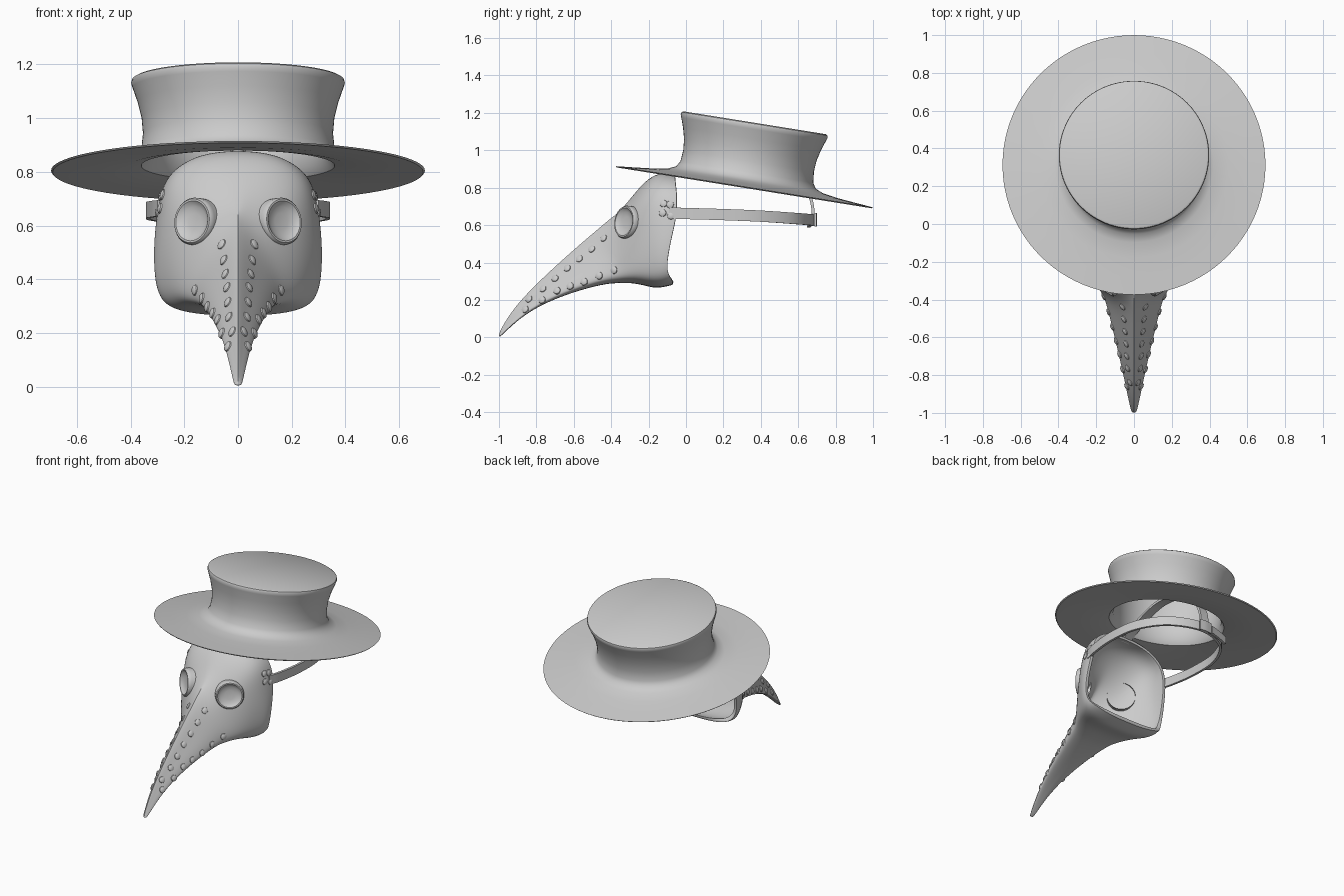
import bpy, bmesh, math
from mathutils import Vector, Matrix
from mathutils.bvhtree import BVHTree

if "Cube" in bpy.data.objects:
    bpy.data.objects.remove(bpy.data.objects["Cube"])


def finish(bm, name, angle=40):
    bmesh.ops.recalc_face_normals(bm, faces=bm.faces)
    me = bpy.data.meshes.new(name)
    bm.to_mesh(me)
    bm.free()
    ob = bpy.data.objects.new(name, me)
    bpy.context.collection.objects.link(ob)
    bpy.ops.object.select_all(action='DESELECT')
    ob.select_set(True)
    bpy.context.view_layer.objects.active = ob
    bpy.ops.object.shade_smooth_by_angle(angle=math.radians(angle))
    return ob


def lathe(name, profile, steps, matrix):
    bm = bmesh.new()
    vs = [bm.verts.new((r, 0, h)) for r, h in profile]
    es = [bm.edges.new(p) for p in zip(vs, vs[1:])]
    bmesh.ops.spin(bm, geom=vs + es, cent=(0, 0, 0), axis=(0, 0, 1),
                   angle=2 * math.pi, steps=steps)
    bmesh.ops.remove_doubles(bm, verts=bm.verts, dist=1e-5)
    bmesh.ops.transform(bm, matrix=matrix, verts=bm.verts)
    return finish(bm, name)


def lerp_table(table, x):
    if x <= table[0][0]:
        return table[0][1]
    for (a, u), (b, v) in zip(table, table[1:]):
        if x <= b:
            return u + (v - u) * (x - a) / (b - a)
    return table[-1][1]


def smooth_path(pts, n=6):
    p = [Vector(q) for q in pts]
    p = [2 * p[0] - p[1]] + p + [2 * p[-1] - p[-2]]
    out = []
    for a, b, c, d in zip(p, p[1:], p[2:], p[3:]):
        for i in range(n):
            t = i / n
            out.append(0.5 * (2 * b + (c - a) * t + (2 * a - 5 * b + 4 * c - d) * t * t
                              + (3 * b - a - 3 * c + d) * t ** 3))
    return out + [p[-2]]


def strap(name, pts, across, thick=0.016):
    bm = bmesh.new()
    path = smooth_path(pts)
    w = Vector(across)
    rings = []
    for i, p in enumerate(path):
        tan = path[min(i + 1, len(path) - 1)] - path[max(i - 1, 0)]
        n = tan.cross(w).normalized() * thick / 2
        rings.append([bm.verts.new(p + s * w + t * n)
                      for s, t in ((1, 1), (1, -1), (-1, -1), (-1, 1))])
    for a, b in zip(rings, rings[1:]):
        for j in range(4):
            k = (j + 1) % 4
            bm.faces.new((a[j], a[k], b[k], b[j]))
    bm.faces.new(rings[0])
    bm.faces.new(rings[-1])
    return finish(bm, name)


# Hat: one hollow turned profile, tilted backwards
hat = [(.69, -.006), (.696, 0), (.6, .009), (.5, .019), (.42, .032), (.378, .05),
       (.36, .08), (.354, .14), (.359, .2), (.374, .26), (.392, .312), (.398, .33),
       (.395, .341), (.385, .3465), (0, .3465)]
inside = [(0, .325), (.37, .325), (.345, .22), (.335, .12), (.338, .05), (.36, .018),
          (.42, .008), (.55, -.002), (.69, -.006)]
tilt = Matrix.Translation((0, .3125, .805)) @ Matrix.Rotation(math.radians(-9.1), 4, 'X')
lathe("hat_outside", hat, 96, tilt)
lathe("hat_lining", inside, 96, tilt)

# Mask: sections lofted from beak tip to rim, then back along the inside
BEAK = [(0, 1), (.12, .92), (.25, .82), (.38, .71), (.52, .59), (.68, .46),
        (.83, .33), (.95, .2), (1, .1), (.9, .03), (.45, 0), (0, 0)]
FACE = [(0, 1), (.3, .99), (.55, .955), (.78, .88), (.91, .77), (.965, .6),
        (1, .4), (.99, .22), (.94, .1), (.8, .035), (.4, 0), (0, 0)]
# y, half width, top z, bottom z, blend from beak to face
STATIONS = [(-1, .011, .022, 0, 0), (-.98, .018, .062, .014, 0), (-.92, .032, .158, .075, 0),
            (-.8, .057, .288, .165, 0), (-.6, .104, .47, .245, 0), (-.44, .145, .605, .285, .1),
            (-.375, .168, .66, .29, .4), (-.31, .215, .728, .292, .72),
            (-.25, .255, .805, .285, .9), (-.18, .291, .868, .266, 1),
            (-.11, .312, .883, .264, 1), (-.05, .315, .875, .28, 1)]
RIM = [(.26, -.12), (.285, -.06), (.31, -.07), (.35, -.11), (.5, -.085), (.68, -.04), (.88, -.06)]


def section(bm, st, inset):
    y, w, zt, zb, k = st
    w, zt, zb = w - inset, zt - inset, zb + inset
    half = []
    for (a, b), (c, d) in zip(BEAK, FACE):
        z = zb + (zt - zb) * (b + (d - b) * k)
        pull = max(0, min(1, (y + .18) / .13))
        half.append((w * (a + (c - a) * k), y + pull * (lerp_table(RIM, z) + .05), z))
    return [bm.verts.new(p) for p in half + [(-x, q, z) for x, q, z in half[-2:0:-1]]]


bm = bmesh.new()
rings = [section(bm, s, 0) for s in STATIONS]
outer = len(rings)
rings += [section(bm, s, .02) for s in STATIONS[:3:-1]]
for a, b in zip(rings, rings[1:]):
    for j in range(len(a)):
        k = (j + 1) % len(a)
        bm.faces.new((a[j], a[k], b[k], b[j]))
bm.faces.new(rings[0])
bm.faces.new(rings[-1])
crease = bm.edges.layers.float.new("crease_edge")
for a, b in zip(rings[:6], rings[1:7]):
    bm.edges.get((a[0], b[0]))[crease] = .6
for j in range(22):
    for r in (rings[outer - 1], rings[outer]):
        bm.edges.get((r[j], r[(j + 1) % 22]))[crease] = .5
mask = finish(bm, "beaked_mask", 60)
sub = mask.modifiers.new("smooth", 'SUBSURF')
sub.levels = sub.render_levels = 2
bpy.context.view_layer.update()
surface = BVHTree.FromObject(mask, bpy.context.evaluated_depsgraph_get())


def place(point, normal):
    return Matrix.Translation(point) @ normal.to_track_quat('Z', 'Y').to_matrix().to_4x4()


# Eye lenses with raised rims
LENS = [(0, .004), (.03, .005), (.055, .009), (.068, .017), (.075, .023), (.082, .023),
        (.088, .015), (.089, 0), (.089, -.035)]
for side, s in (("left", -1), ("right", 1)):
    hit = surface.ray_cast(Vector((s * .158, -2, .615)), Vector((0, 1, 0)))[0]
    lathe("eye_lens_" + side, LENS, 40, place(hit, Vector((s * .6, -.78, .12))))

# Studs along the beak and at the strap ends
STUD = [(0, .009), (.012, .008), (.019, .004), (.022, -.006)]
upper = [(-.44, .53), (-.505, .472), (-.57, .42), (-.635, .37), (-.70, .315), (-.765, .26), (-.84, .205)]
lower = [(-.385, .36), (-.465, .33), (-.545, .298), (-.62, .275), (-.69, .25), (-.77, .20), (-.86, .15)]
temple = [(-.085, .71), (-.125, .665), (-.08, .65), (-.12, .715)]
for side, s in (("left", -1), ("right", 1)):
    for i, (y, z) in enumerate(upper + lower + temple):
        hit, normal, _, _ = surface.ray_cast(Vector((s * 2, y, z)), Vector((-s, 0, 0)))
        if hit:
            lathe(f"stud_{side}_{i}", STUD, 14, place(hit, normal))
hit, normal, _, _ = surface.ray_cast(Vector((0, -.11, 2)), Vector((0, 0, -1)))
lathe("stud_top", STUD, 14, place(hit, normal))

# Head straps: one round the back, one over the top
half = [(.292, -.09, .665), (.315, 0, .662), (.335, .18, .657), (.315, .4, .648), (.205, .59, .635)]
strap("back_strap", half + [(0, .675, .628)] + [(-x, y, z) for x, y, z in half[::-1]], (0, 0, .03))
strap("top_strap", [(0, -.09, .862), (0, .05, .93), (0, .25, .985), (0, .45, .955), (0, .59, .87),
                    (0, .655, .77), (0, .678, .69), (0, .68, .595)], (.03, 0, 0))
# Loose strap end and keeper loop at the back
strap("strap_tail", [(-.06, .682, .63), (-.13, .668, .622), (-.19, .655, .612)], (0, 0, .025))
strap("strap_keeper", [(-.045, .692, .628), (0, .696, .628), (.045, .692, .628)], (0, 0, .036), .01)
